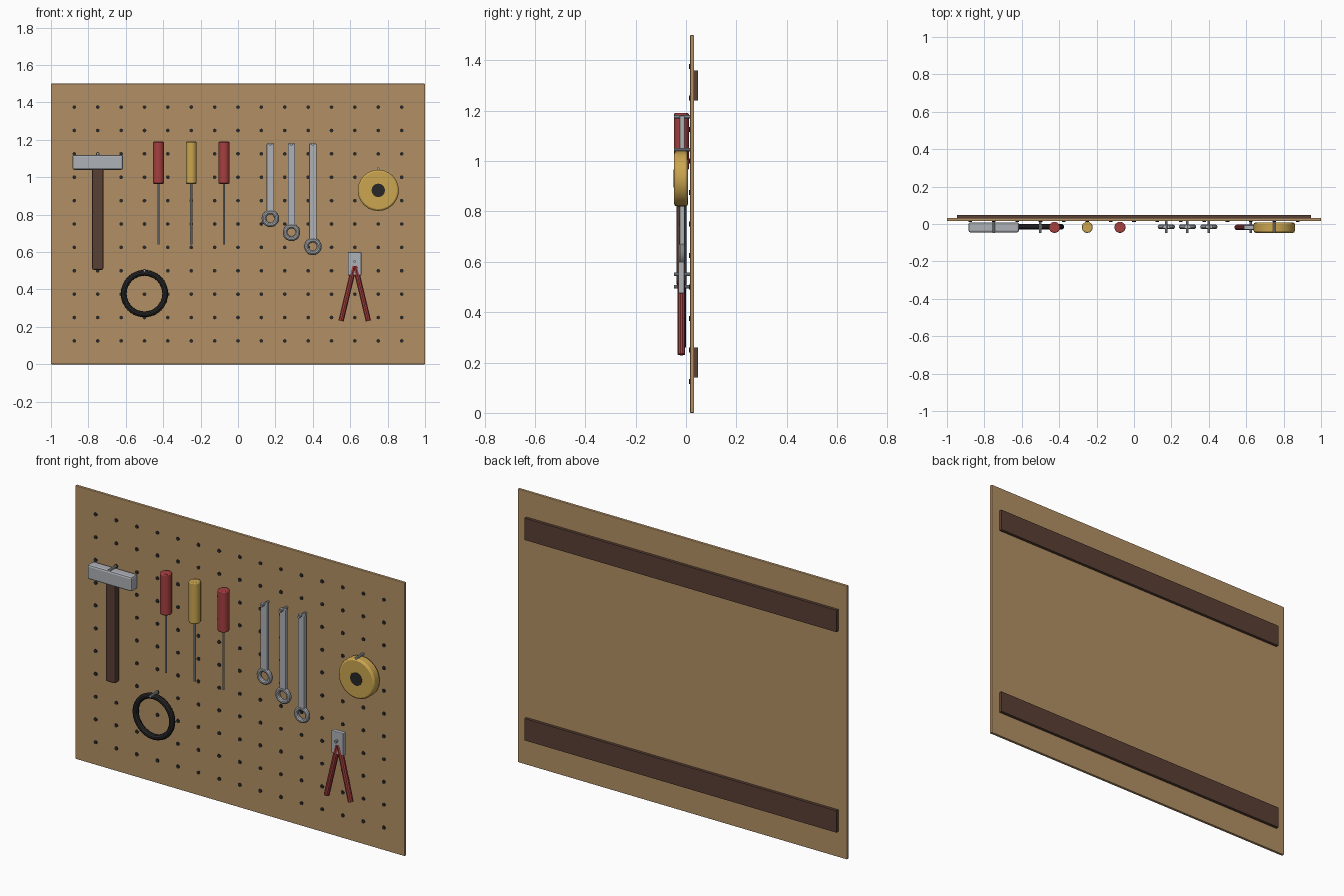
import bpy, math
from mathutils import Vector

if "Cube" in bpy.data.objects:
    bpy.data.objects.remove(bpy.data.objects["Cube"])

YC = -0.018  # depth of the tools' centre plane


def material(name, rgb):
    m = bpy.data.materials.new(name)
    m.diffuse_color = (*rgb, 1)
    m.use_nodes = True
    m.node_tree.nodes["Principled BSDF"].inputs["Base Color"].default_value = m.diffuse_color
    return m


BOARD = material("hardboard", (0.45, 0.28, 0.13))
WOOD = material("dark_wood", (0.10, 0.05, 0.035))
STEEL = material("steel", (0.42, 0.44, 0.47))
RED = material("red", (0.38, 0.05, 0.05))
YELLOW = material("yellow", (0.60, 0.38, 0.08))
BLACK = material("black", (0.02, 0.02, 0.02))


def finish(name, mat, bevel=0, smooth=True):
    o = bpy.context.object
    o.name = name
    o.data.materials.append(mat)
    if smooth:
        bpy.ops.object.shade_smooth_by_angle(angle=math.radians(35))
    if bevel:
        b = o.modifiers.new("bevel", 'BEVEL')
        b.width, b.segments = bevel, 2
    return o


def box(name, lo, hi, mat, bevel=0):
    lo, hi = Vector(lo), Vector(hi)
    bpy.ops.mesh.primitive_cube_add(size=1, location=(lo + hi) / 2)
    bpy.context.object.scale = hi - lo
    bpy.ops.object.transform_apply(location=False, rotation=False, scale=True)
    return finish(name, mat, bevel, False)


def rod(name, a, b, r, mat, sides=16, bevel=0):
    a, b = Vector(a), Vector(b)
    rot = Vector((0, 0, 1)).rotation_difference(b - a).to_euler()
    bpy.ops.mesh.primitive_cylinder_add(vertices=sides, radius=r, depth=(b - a).length,
                                        location=(a + b) / 2, rotation=rot)
    return finish(name, mat, bevel)


def ring(name, x, z, major, minor, mat, seg, y=-0.015):
    bpy.ops.mesh.primitive_torus_add(major_radius=major, minor_radius=minor, major_segments=seg,
                                     minor_segments=10, location=(x, y, z),
                                     rotation=(math.pi / 2, 0, 0))
    return finish(name, mat)


def peg(name, x, z):
    rod(name, (x, -0.048, z), (x, 0.017, z), 0.007, STEEL, 10)


# Board and rear battens
box("pegboard", (-1, 0.016, 0), (1, 0.032, 1.5), BOARD, 0.003)
for label, z in (("lower", 0.2), ("upper", 1.3)):
    box(label + "_batten", (-0.947, 0.031, z - 0.06), (0.947, 0.048, z + 0.06), WOOD)

# Grid of peg holes, one shared mesh
hole = rod("peg_hole", (0, 0.012, 0), (0, 0.02, 0), 0.01, BLACK, 10)
for i in range(15):
    for j in range(11):
        h = hole if i + j == 0 else hole.copy()
        h.location = (-0.875 + i * 0.125, 0.016, 0.125 + j * 0.125)
        if h is not hole:
            bpy.context.collection.objects.link(h)

# Hammer
box("hammer_head", (-0.885, YC - 0.027, 1.04), (-0.615, YC + 0.027, 1.12), STEEL, 0.01)
box("hammer_handle", (-0.78, YC - 0.02, 0.505), (-0.72, YC + 0.02, 1.045), WOOD, 0.008)
peg("hammer_peg", -0.75, 1.125)

# Screwdrivers
for n, (x, mat) in enumerate(((-0.425, RED), (-0.25, YELLOW), (-0.075, RED)), 1):
    rod(f"screwdriver_handle_{n}", (x, YC, 0.965), (x, YC, 1.19), 0.03, mat, 14, 0.005)
    rod(f"screwdriver_shaft_{n}", (x, YC, 0.64), (x, YC, 0.97), 0.006, STEEL, 10)

# Wrenches
for n, (x, z) in enumerate(((0.173, 0.78), (0.286, 0.705), (0.4, 0.63)), 1):
    box(f"wrench_shank_{n}", (x - 0.02, -0.025, z + 0.035), (x + 0.02, -0.005, 1.18), STEEL, 0.004)
    ring(f"wrench_ring_{n}", x, z, 0.034, 0.0125, STEEL, 24)
    peg(f"wrench_peg_{n}", x, 1.176)

# Tape measure
rod("tape_case", (0.75, -0.047, 0.93), (0.75, 0.008, 0.93), 0.11, YELLOW, 24, 0.01)
rod("tape_hub", (0.75, -0.049, 0.93), (0.75, -0.03, 0.93), 0.036, BLACK, 16)
peg("tape_peg", 0.75, 1.045)

# Pliers
box("pliers_jaw", (0.587, YC - 0.012, 0.475), (0.66, YC + 0.012, 0.6), STEEL, 0.004)
for label, s in (("left", -1), ("right", 1)):
    rod(label + "_pliers_handle", (0.624 + s * 0.003, YC, 0.525), (0.624 + s * 0.073, YC, 0.232),
        0.015, RED, 10)
peg("pliers_peg", 0.623, 0.55)

# Cable coil
ring("cable_coil", -0.5, 0.378, 0.111, 0.0155, BLACK, 32)
peg("coil_peg", -0.5, 0.5)
